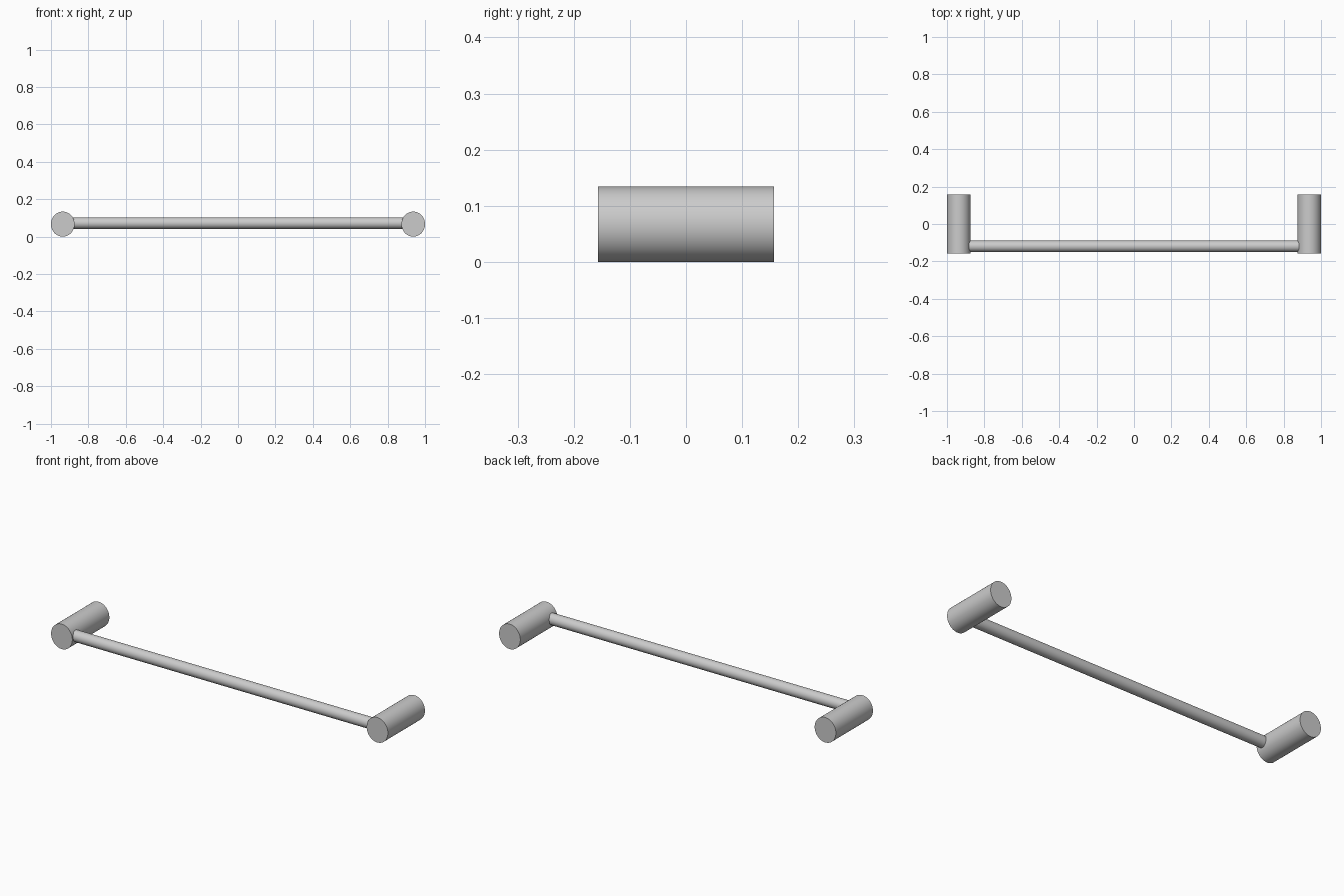
import bpy
from math import pi

if "Cube" in bpy.data.objects:
    bpy.data.objects.remove(bpy.data.objects["Cube"])


def rod(name, location, rotation, radius, length, scale=(1, 1)):
    """Smooth capped cylinder with crisp end edges."""
    bpy.ops.mesh.primitive_cylinder_add(
        vertices=64, radius=radius, depth=length,
        location=location, rotation=rotation)
    obj = bpy.context.object
    obj.name = name
    obj.scale = (scale[0], scale[1], 1)
    bpy.ops.object.transform_apply(location=False, rotation=True, scale=True)
    bpy.ops.object.shade_smooth_by_angle()
    return obj


# Wall posts, slightly taller than wide, running front to back
for side, label in ((-1, "left"), (1, "right")):
    rod(f"{label}_post", (side * 0.937, 0, 0.067), (pi / 2, 0, 0),
        0.067, 0.314, scale=(0.063 / 0.067, 1))

# Rail joining the posts near their front ends
rod("rail", (0, -0.119, 0.072), (0, pi / 2, 0), 0.03, 1.78)
